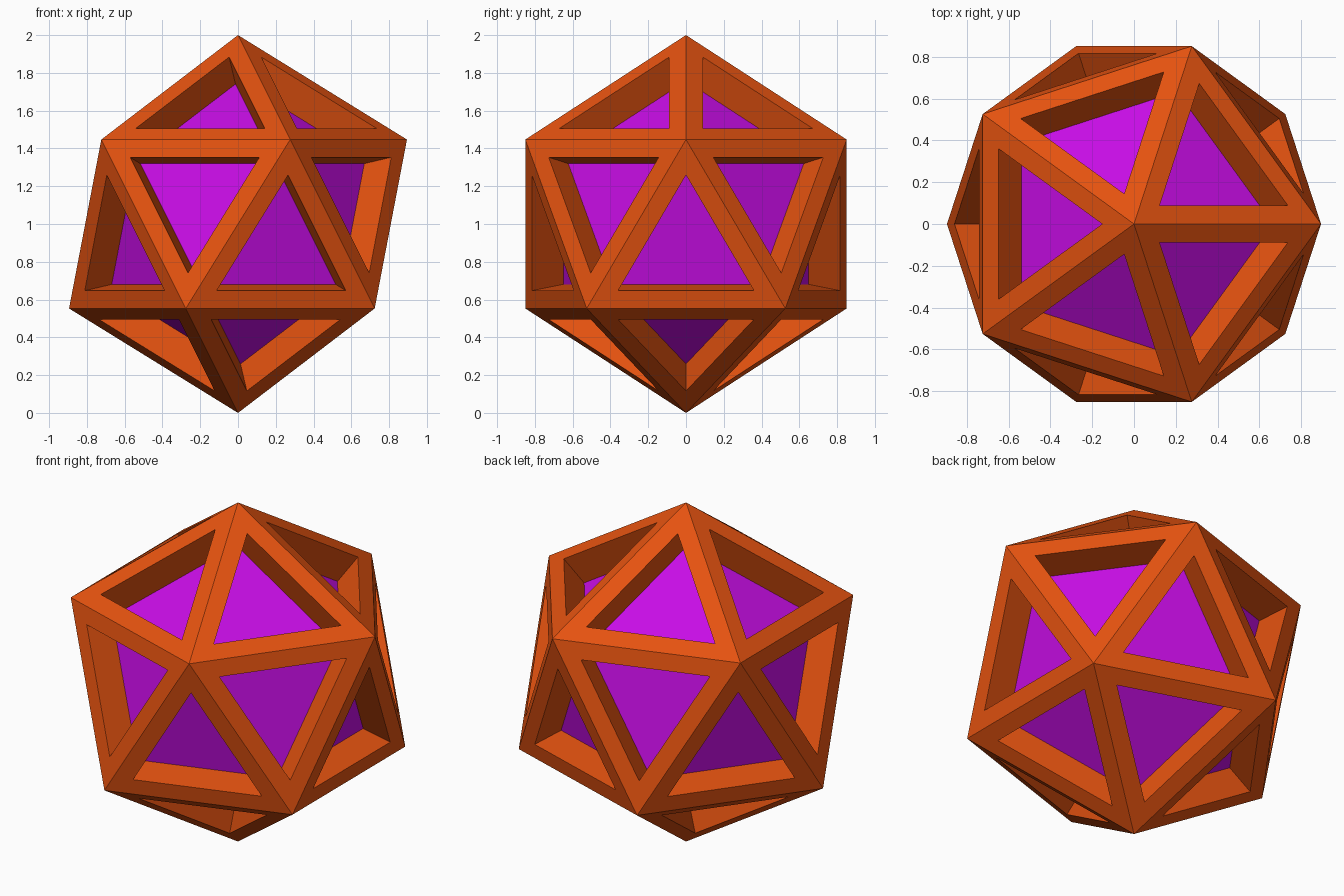
import bpy, bmesh
from mathutils import Matrix

if "Cube" in bpy.data.objects:
    bpy.data.objects.remove(bpy.data.objects["Cube"])

FRAME = 0.0957   # width of the border on each face
DEPTH = 0.18     # depth of each triangular recess


def material(name, color):
    m = bpy.data.materials.new(name)
    m.diffuse_color = (*color, 1.0)
    m.use_nodes = True
    m.node_tree.nodes["Principled BSDF"].inputs["Base Color"].default_value = m.diffuse_color
    return m


orange = material("burnt orange", (0.78, 0.085, 0.005))
purple = material("bright purple", (0.57, 0.004, 0.78))

# Icosahedron with a point at the top and bottom
bm = bmesh.new()
bmesh.ops.create_icosphere(bm, subdivisions=1, radius=1.0,
                           matrix=Matrix.Translation((0, 0, 1)))
bm.normal_update()

# Border on every face; the inset triangles keep their identity
panels = list(bm.faces)
bmesh.ops.inset_individual(bm, faces=panels, thickness=FRAME, use_even_offset=True)
bm.normal_update()

# Push each triangle straight in, leaving orange walls and a purple floor
for panel in panels:
    normal = panel.normal.copy()
    out = bmesh.ops.extrude_discrete_faces(bm, faces=[panel])
    floor = out["faces"][0]
    bmesh.ops.translate(bm, verts=floor.verts, vec=-normal * DEPTH)
    floor.material_index = 1

bm.normal_update()
mesh = bpy.data.meshes.new("recessed_icosahedron")
bm.to_mesh(mesh)
bm.free()
mesh.materials.append(orange)
mesh.materials.append(purple)
obj = bpy.data.objects.new("recessed_icosahedron", mesh)
bpy.context.collection.objects.link(obj)
